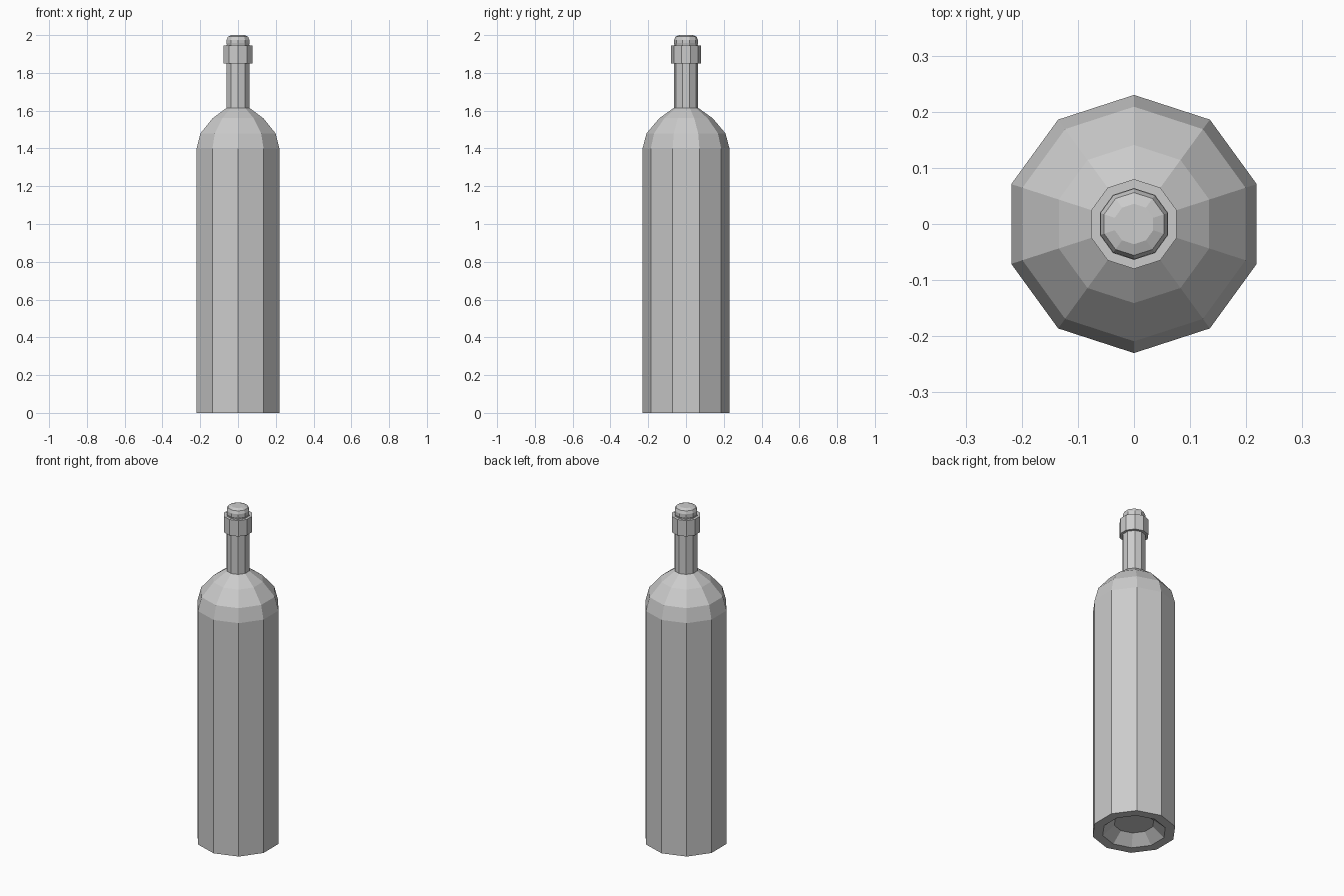
import bpy
import bmesh
from math import sin, cos, tau

SIDES = 10

old = bpy.data.objects.get("Cube")
if old:
    bpy.data.objects.remove(old, do_unlink=True)

grey = bpy.data.materials.new("plain grey")
grey.use_nodes = True
colour = (0.6, 0.6, 0.6, 1)
grey.diffuse_color = colour
grey.node_tree.nodes["Principled BSDF"].inputs["Base Color"].default_value = colour


def lathe(name, profile, closed=False):
    """Turn a (radius, height) profile into a faceted solid, capped unless closed."""
    bm = bmesh.new()
    rings = [[bm.verts.new((r * sin(tau * i / SIDES), r * cos(tau * i / SIDES), z))
              for i in range(SIDES)] for r, z in profile]
    pairs = list(zip(rings, rings[1:]))
    if closed:
        pairs.append((rings[-1], rings[0]))
    else:
        bm.faces.new(rings[0])
        bm.faces.new(rings[-1])
    for low, high in pairs:
        for i in range(SIDES):
            j = (i + 1) % SIDES
            bm.faces.new((low[i], low[j], high[j], high[i]))
    bmesh.ops.recalc_face_normals(bm, faces=bm.faces)
    mesh = bpy.data.meshes.new(name)
    bm.to_mesh(mesh)
    bm.free()
    mesh.materials.append(grey)
    obj = bpy.data.objects.new(name, mesh)
    bpy.context.collection.objects.link(obj)
    return obj


# Body with a recessed base, rounded shoulder and straight neck
lathe("bottle_body", [(0.11, 0.055), (0.175, 0), (0.23, 0), (0.23, 1.40),
                      (0.209, 1.48), (0.141, 1.56), (0.064, 1.615),
                      (0.064, 1.95)])

# Collar around the top of the neck
lathe("neck_collar", [(0.06, 1.85), (0.08, 1.85), (0.08, 1.945), (0.06, 1.945)],
      closed=True)

# Rounded stopper
lathe("stopper", [(0.057, 1.94), (0.063, 1.955), (0.063, 1.975),
                  (0.056, 1.992), (0.036, 2.0)])
